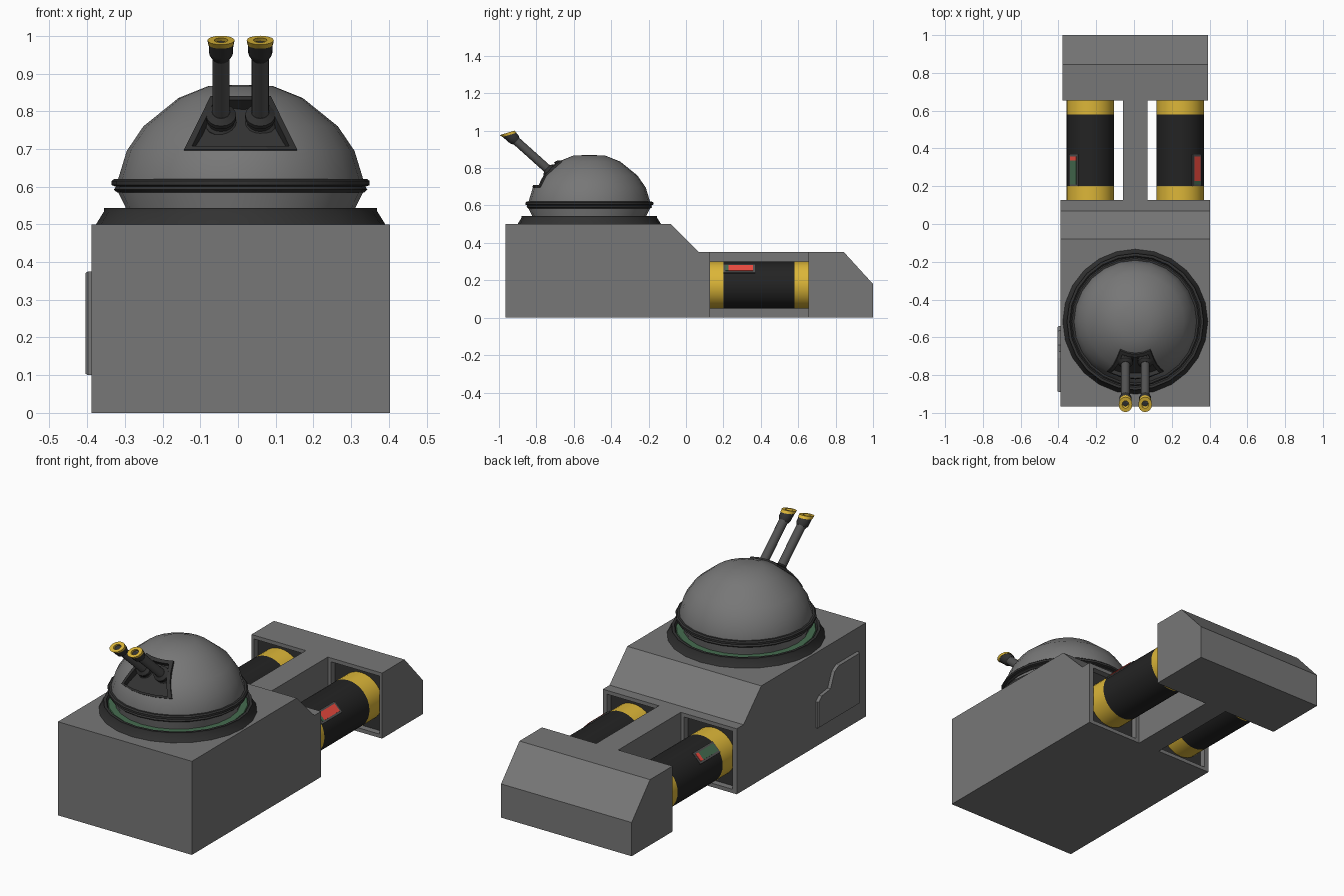
import bpy, bmesh, math
from mathutils import Vector

if "Cube" in bpy.data.objects:
    bpy.data.objects.remove(bpy.data.objects["Cube"])

X0 = 0.007      # centre line (a side hatch shifts the bounds a little)


def mat(name, r, g, b):
    m = bpy.data.materials.new(name)
    m.diffuse_color = (r, g, b, 1)
    m.use_nodes = True
    m.node_tree.nodes["Principled BSDF"].inputs["Base Color"].default_value = m.diffuse_color
    return m


HULL = mat("hull_grey", 0.185, 0.185, 0.185)
STEEL = mat("steel", 0.085, 0.085, 0.085)
DARK = mat("dark", 0.032, 0.032, 0.032)
BLACK = mat("black", 0.017, 0.017, 0.017)
GOLD = mat("gold", 0.72, 0.47, 0.04)
GREEN = mat("green", 0.06, 0.15, 0.08)
RED = mat("red", 0.85, 0.07, 0.05)


def loft(name, rings, material=HULL, smooth=True, cap=True):
    """Skin a list of equal-length point rings, closing both ends."""
    bm = bmesh.new()
    vs = [[bm.verts.new(Vector(p) + Vector((X0, 0, 0))) for p in r] for r in rings]
    n = len(vs[0])
    for a, b in zip(vs, vs[1:]):
        for i in range(n):
            j = (i + 1) % n
            bm.faces.new((a[i], a[j], b[j], b[i]))
    if cap:
        bm.faces.new(vs[0][::-1])
        bm.faces.new(vs[-1])
    bmesh.ops.recalc_face_normals(bm, faces=bm.faces)
    me = bpy.data.meshes.new(name)
    bm.to_mesh(me)
    bm.free()
    ob = bpy.data.objects.new(name, me)
    bpy.context.collection.objects.link(ob)
    me.materials.append(material)
    if smooth:
        activate(ob)
        bpy.ops.object.shade_smooth_by_angle(angle=math.radians(35))
    return ob


def activate(ob):
    bpy.ops.object.select_all(action='DESELECT')
    ob.select_set(True)
    bpy.context.view_layer.objects.active = ob


def ring(c, r, u, v, n):
    c, u, v = Vector(c), Vector(u), Vector(v)
    return [c + r * (math.cos(t) * u + math.sin(t) * v)
            for t in (2 * math.pi * i / n for i in range(n))]


def lathe(name, profile, material=HULL, n=24):
    return loft(name, [ring((0, -0.517, z), r, (1, 0, 0), (0, 1, 0), n)
                       for r, z in profile], material)


def slab(name, yz, x1, x2, material=HULL):
    return loft(name, [[(x, y, z) for y, z in yz] for x in (x1, x2)], material, False)


def box(name, x1, x2, y1, y2, z1, z2, material=HULL):
    return slab(name, [(y1, z1), (y2, z1), (y2, z2), (y1, z2)], x1, x2, material)


def cut(ob, cutter):
    m = ob.modifiers.new("cut", 'BOOLEAN')
    m.operation, m.solver, m.object = 'DIFFERENCE', 'EXACT', cutter
    activate(ob)
    bpy.ops.object.modifier_apply(modifier=m.name)
    bpy.data.objects.remove(cutter)


# Hull: main body, spine and rear block
body = slab("main_body", [(-0.965, 0), (0.127, 0), (0.127, 0.35), (0.07, 0.35),
                          (-0.08, 0.5), (-0.965, 0.5)], -0.396, 0.396)
rear = slab("rear_block", [(0.655, 0), (1, 0), (1, 0.18), (0.845, 0.35),
                           (0.655, 0.35)], -0.386, 0.386)
box("spine", -0.065, 0.065, 0.12, 0.66, 0, 0.35)

# Canisters held in shallow sockets, with indicator lights
for s, side in ((1, "right"), (-1, "left")):
    xs = sorted((s * 0.085, s * 0.37))
    cut(body, box("socket_cutter", *xs, 0.09, 0.2, 0.02, 0.33))
    cut(rear, box("socket_cutter", *xs, 0.6, 0.692, 0.02, 0.33))
    for part, y in (("front", 0.092), ("back", 0.69)):
        box(f"{side}_{part}_socket_back", *xs, y - 0.001, y + 0.001, 0.02, 0.33, DARK)
    cx = s * 0.238
    for part, y1, y2, m in (("front_band", 0.09, 0.2, GOLD), ("canister", 0.2, 0.58, BLACK),
                            ("back_band", 0.58, 0.692, GOLD)):
        loft(f"{side}_{part}", [ring((cx, y, 0.175), 0.126, (1, 0, 0), (0, 0, 1), 32)
                                for y in (y1, y2)], m)

    def light(name, y1, y2, w, h, m):
        # block standing on the canister at 45 degrees
        out, along = Vector((s, 0, 1)).normalized(), Vector((s, 0, -1)).normalized()
        c = Vector((cx, 0, 0.175))
        loft(name, [[c + out * d + along * a + Vector((0, y, 0))
                     for d, a in ((0.1, -w), (h, -w), (h, w), (0.1, w))]
                    for y in (y1, y2)], m, False)
    split = 0.227 if s > 0 else 0.335
    light(f"{side}_light_frame", 0.2, 0.368, 0.033, 0.127, STEEL)
    light(f"{side}_green_light", 0.21, split, 0.022, 0.13, GREEN)
    light(f"{side}_red_light", split, 0.357, 0.022, 0.13, RED)

# Raised side hatch on the left
hatch = [(-0.54, 0.1), (-0.54, 0.24), (-0.565, 0.265), (-0.64, 0.275), (-0.675, 0.355),
         (-0.71, 0.375), (-0.89, 0.375), (-0.89, 0.1)]
mid = Vector((-0.715, 0.237))
inner = [mid + (Vector(p) - mid) * 0.97 for p in hatch]
loft("side_hatch", [[(x, y, z) for y, z in pts] for x, pts in
                    ((-0.39, hatch), (-0.405, hatch), (-0.412, inner))], HULL, False)

# Turret base, light band, dome and dome ring
lathe("turret_base", [(0.385, 0.498), (0.362, 0.535), (0.362, 0.544), (0.348, 0.544),
                      (0.34, 0.53), (0.29, 0.53)], DARK)
lathe("light_band", [(0.3, 0.531), (0.3, 0.537), (0.338, 0.537), (0.342, 0.531)], GREEN)
dome = lathe("dome", [(0.305, 0.51), (0.305, 0.545), (0.325, 0.585), (0.325, 0.62),
                      (0.302, 0.695), (0.258, 0.76), (0.165, 0.835), (0.085, 0.867),
                      (0.002, 0.87)])
lathe("dome_ring", [(0.31, 0.585), (0.328, 0.585), (0.336, 0.592), (0.331, 0.6),
                    (0.342, 0.604), (0.342, 0.615), (0.335, 0.621), (0.31, 0.621)], DARK)

# Trapezoid gun port let into the dome, following its curve
N = Vector((0, -0.76, 0.65)).normalized()
CORNERS = [(-0.15, 0.695), (0.15, 0.695), (0.08, 0.836), (-0.08, 0.836)]


def port(k, depth, radius=0.336):
    pts = []
    for (ax, az), (bx, bz) in zip(CORNERS, CORNERS[1:] + CORNERS[:1]):
        for t in (0, 0.25, 0.5, 0.75):
            x = (ax + (bx - ax) * t) * k
            z = 0.762 + (az + (bz - az) * t - 0.762) * k
            y = -0.517 - math.sqrt(radius ** 2 - x * x - (z - 0.545) ** 2)
            pts.append(Vector((x, y, z)) + N * depth)
    return pts


cut(dome, loft("port_cutter", [port(0.03, -0.055), port(0.93, -0.055), port(0.93, 0.06),
                               port(0.03, 0.06)], HULL, False))
loft("gun_port", [port(1, -0.02), port(1, 0.006), port(0.86, 0.006), port(0.84, -0.045),
                  port(0.03, -0.045)], DARK, False)

# Twin guns with slanted gold muzzles
D = Vector((0, -0.745, 0.667)).normalized()
UX, UP = Vector((1, 0, 0)), Vector((0, 0.667, 0.745)).normalized()
SL = Vector((0, 1.1, 0.33))             # slanted muzzle direction
for s, side in ((1, "right"), (-1, "left")):
    base = Vector((s * 0.052, -0.72, 0.777))

    def gun(name, prof, m):
        # profile entries: distance along barrel, radius, slanted end or not
        loft(name, [ring(base + D * t, r, UX, SL if slant else UP, 16)
                    for t, r, slant in prof], m)
    gun(f"{side}_gun_collar", [(-0.06, 0.043, 0), (-0.013, 0.043, 0), (-0.006, 0.036, 0),
                               (0.004, 0.036, 0), (0.008, 0.04, 0), (0.02, 0.04, 0),
                               (0.032, 0.024, 0)], DARK)
    gun(f"{side}_barrel", [(0.01, 0.023, 0), (0.26, 0.023, 0)], STEEL)
    gun(f"{side}_muzzle", [(0.25, 0.024, 0), (0.268, 0.032, 0), (0.28, 0.032, 0),
                           (0.305, 0.033, 1)], DARK)
    gun(f"{side}_muzzle_rim", [(0.3, 0.034, 1), (0.317, 0.036, 1), (0.317, 0.018, 1),
                               (0.302, 0.016, 1)], GOLD)
    gun(f"{side}_bore", [(0.3, 0.015, 1), (0.305, 0.015, 1)], STEEL)
